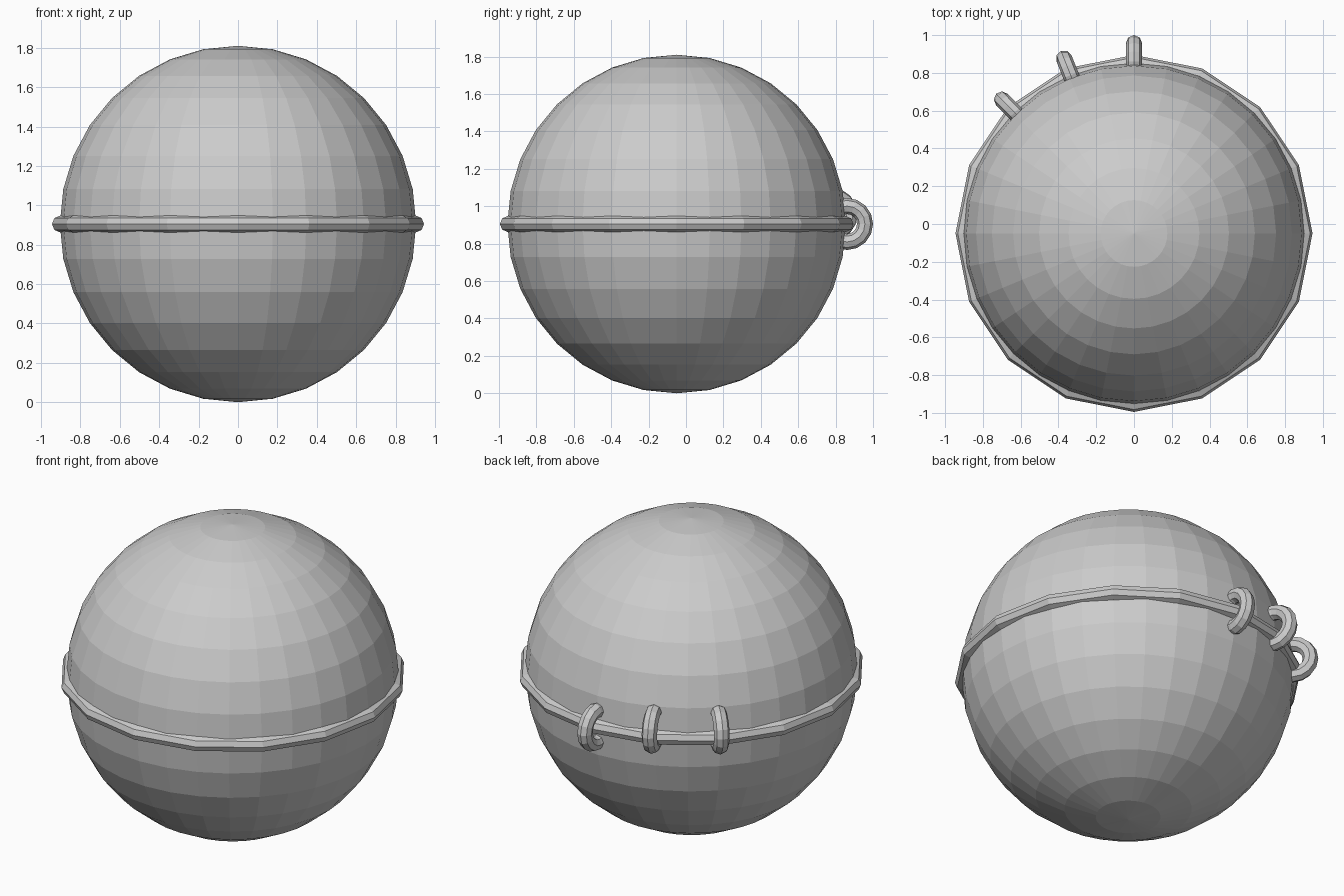
import bpy, math
from mathutils import Matrix, Vector

if "Cube" in bpy.data.objects:
    bpy.data.objects.remove(bpy.data.objects["Cube"])

CENTRE = Vector((0, -0.05, 0.905))

grey = bpy.data.materials.new("plain_grey")
grey.diffuse_color = (0.6, 0.6, 0.6, 1)
grey.use_nodes = True
grey.node_tree.nodes["Principled BSDF"].inputs["Base Color"].default_value = grey.diffuse_color


def finish(name):
    ob = bpy.context.object
    ob.name = name
    ob.data.materials.clear()
    ob.data.materials.append(grey)
    for p in ob.data.polygons:
        p.use_smooth = False
    return ob


# ball
bpy.ops.mesh.primitive_uv_sphere_add(segments=32, ring_count=16, radius=0.905, location=CENTRE)
finish("ball")

# band round the equator
bpy.ops.mesh.primitive_torus_add(major_segments=16, minor_segments=8,
                                 major_radius=0.902, minor_radius=0.043, location=CENTRE)
finish("equator_band")

# three binding rings at the back left, standing upright across the band
for i, (angle, r, dz) in enumerate([(90, 0.911, 0.0), (111.8, 0.902, 0.052), (134.6, 0.9, 0.052)]):
    a = math.radians(angle)
    bpy.ops.mesh.primitive_torus_add(major_segments=16, minor_segments=8,
                                     major_radius=0.096, minor_radius=0.043)
    ring = finish("binding_ring_%d" % (i + 1))
    pos = CENTRE + Vector((r * math.cos(a), r * math.sin(a), dz))
    ring.matrix_world = (Matrix.Translation(pos) @ Matrix.Rotation(a, 4, 'Z')
                         @ Matrix.Rotation(math.pi / 2, 4, 'X'))
